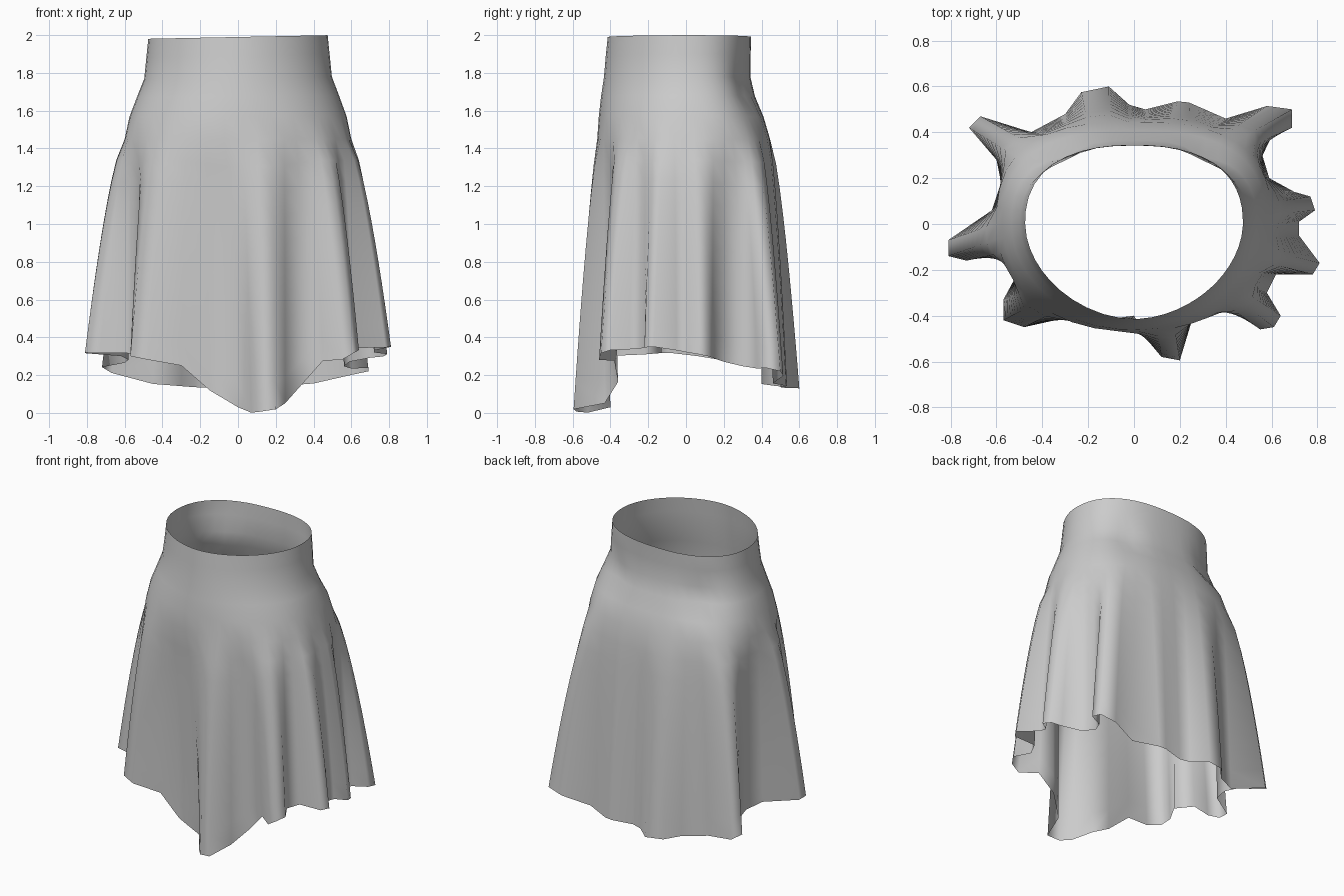
import bpy, bmesh, math
from mathutils import Vector

if "Cube" in bpy.data.objects:
    bpy.data.objects.remove(bpy.data.objects["Cube"])

# Hem outline seen from above, counter-clockwise from the front point
HEM = [(.07, -.52), (.12, -.58), (.20, -.595), (.25, -.43), (.35, -.36), (.45, -.38),
       (.55, -.46), (.61, -.45), (.64, -.40), (.58, -.30), (.62, -.22), (.78, -.22),
       (.81, -.17), (.72, -.05), (.72, .01), (.79, .06), (.77, .12), (.70, .14),
       (.59, .20), (.56, .30), (.60, .38), (.69, .42), (.69, .50), (.58, .515),
       (.40, .46), (.24, .53), (.19, .535), (.05, .50), (-.02, .52), (-.11, .60),
       (-.23, .575), (-.30, .48), (-.45, .40), (-.67, .47), (-.72, .42), (-.60, .28),
       (-.58, .18), (-.62, .06), (-.81, -.07), (-.81, -.14), (-.73, -.16), (-.60, -.13),
       (-.51, -.22), (-.57, -.33), (-.57, -.42), (-.48, -.45), (-.30, -.41),
       (-.15, -.42), (.0, -.40)]

# Hem height by angle in degrees
HEM_Z = [(-180, .31), (-172, .32), (-143, .30), (-126, .25), (-112, .13), (-90, .03),
         (-82, 0), (-71, .02), (-60, .05), (-47, .14), (-40, .28), (-35, .33), (-12, .35),
         (5, .31), (19, .27), (31, .24), (41, .20), (50, .15), (100, .13), (138, .15),
         (147, .23), (156, .27), (180, .31)]

# Body profile: z, half width, front depth, back depth, front and back squareness
BODY = [(2.0, .475, .415, .345, 1.85, 2.4), (1.9, .485, .425, .342, 1.85, 2.4),
        (1.78, .497, .435, .342, 1.9, 2.4), (1.68, .535, .45, .365, 1.95, 2.5),
        (1.57, .575, .462, .41, 2.05, 2.6), (1.45, .60, .47, .445, 2.15, 2.7)]
LOWER_ROWS = 10


def height(x, y):
    a = math.degrees(math.atan2(y, x))
    for (a0, z0), (a1, z1) in zip(HEM_Z, HEM_Z[1:]):
        if a <= a1:
            return z0 + (z1 - z0) * (a - a0) / (a1 - a0)
    return HEM_Z[-1][1]


def body_point(angle, width, front, back, n_front, n_back):
    c, s = math.cos(angle), math.sin(angle)
    depth, n = (back, n_back) if s > 0 else (front, n_front)
    r = (abs(c) ** n + abs(s) ** n) ** (-1 / n)
    return Vector((c * r * width, s * r * depth))


# Relax the hem to find where each fold starts on the hips
hem = [Vector(p) for p in HEM]
count = len(hem)
relaxed = hem
for _ in range(12):
    relaxed = [(relaxed[i - 1] + 2 * relaxed[i] + relaxed[(i + 1) % count]) / 4
               for i in range(count)]
angles = [math.atan2(p.y / .48, p.x / .65) for p in relaxed]

# Waist and hips, with two small dents at the back, then the flared folds
bm = bmesh.new()
rows = []
for z, *shape in BODY:
    row = []
    for a in angles:
        p = body_point(a, *shape)
        if p.y > 0:
            p *= 1 - .09 * math.exp(-((abs(p.x) - .32) / .09) ** 2 - ((z - 1.71) / .08) ** 2)
        tilt = (.01 - .02 * p.x) * max(0, z - 1.5) * 2
        row.append(bm.verts.new((p.x, p.y, z - max(0, tilt))))
    rows.append(row)
hip_z, *hip = BODY[-1]
for k in range(1, LOWER_ROWS + 1):
    t = k / LOWER_ROWS
    row = []
    for a, h in zip(angles, hem):
        p = body_point(a, *hip).lerp(h, t ** .67)
        row.append(bm.verts.new((p.x, p.y, hip_z + (height(h.x, h.y) - hip_z) * t)))
    rows.append(row)
for upper, lower in zip(rows, rows[1:]):
    for i in range(count):
        j = (i + 1) % count
        bm.faces.new((upper[i], lower[i], lower[j], upper[j]))

mesh = bpy.data.meshes.new("skirt")
bm.to_mesh(mesh)
bm.free()
skirt = bpy.data.objects.new("skirt", mesh)
bpy.context.collection.objects.link(skirt)

# Soft cloth, smooth everywhere
mesh.shade_smooth()
